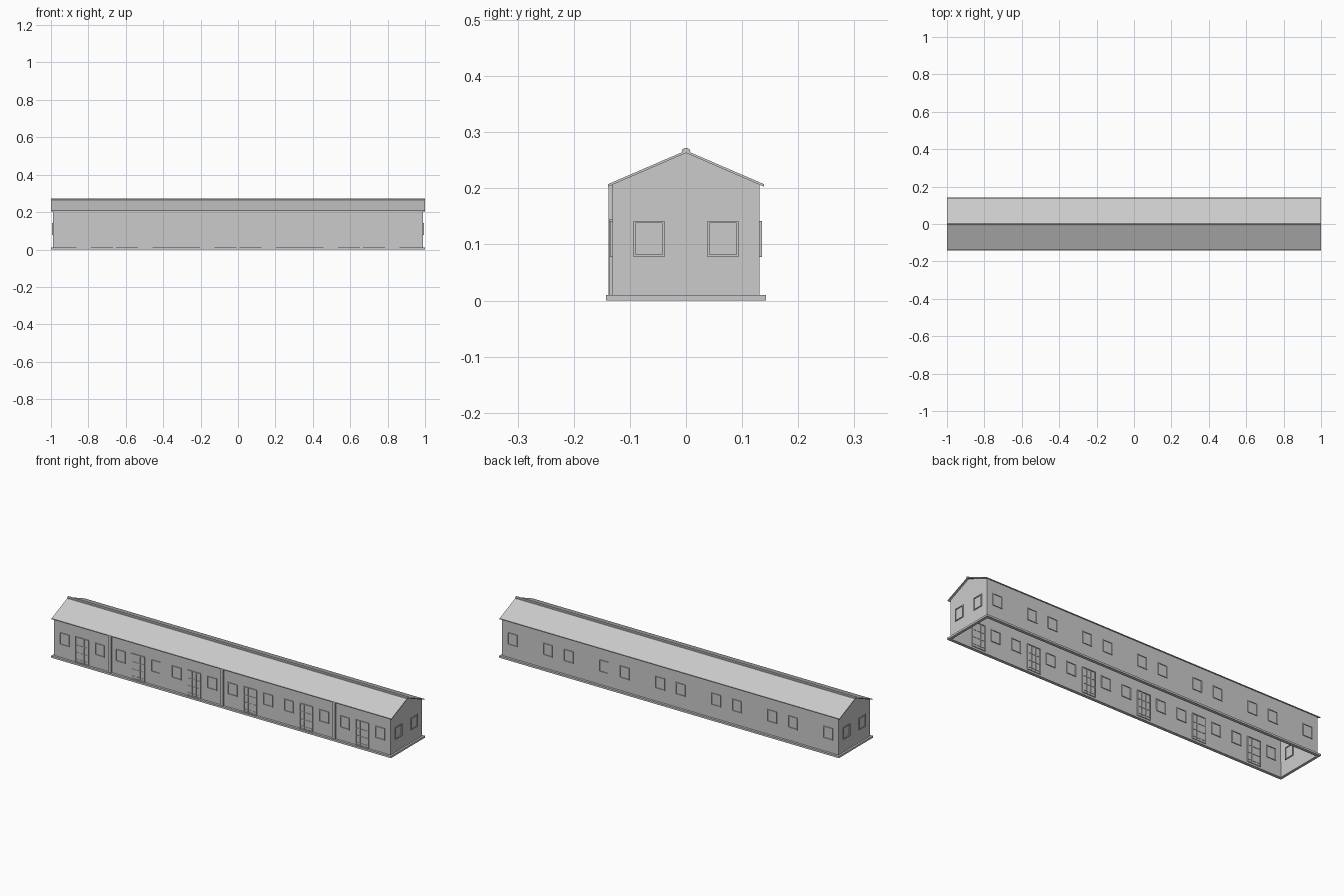
import bpy, bmesh
from mathutils import Vector

cube = bpy.data.objects.get("Cube")
if cube:
    bpy.data.objects.remove(cube)

grey = bpy.data.materials.new("plain grey")
grey.use_nodes = True
colour = (0.6, 0.6, 0.6, 1)
grey.diffuse_color = colour
grey.node_tree.nodes["Principled BSDF"].inputs["Base Color"].default_value = colour

WALL_X, WALL_Y = 0.99, 0.131
BAYS = [-0.825 + 0.33 * i for i in range(6)]


def finish(name, bm):
    bmesh.ops.recalc_face_normals(bm, faces=bm.faces)
    mesh = bpy.data.meshes.new(name)
    bm.to_mesh(mesh)
    bm.free()
    mesh.materials.append(grey)
    obj = bpy.data.objects.new(name, mesh)
    bpy.context.collection.objects.link(obj)
    return obj


def box(bm, low, high):
    low, high = Vector(low), Vector(high)
    verts = bmesh.ops.create_cube(bm, size=1)["verts"]
    for v in verts:
        v.co = (low + high) / 2 + v.co * (high - low)


def extrude_x(name, profile, half):
    """Prism along x from a list of (y, z) points."""
    bm = bmesh.new()
    face = bm.faces.new([bm.verts.new((-half, y, z)) for y, z in profile])
    new = bmesh.ops.extrude_face_region(bm, geom=[face])["geom"]
    bmesh.ops.translate(bm, vec=(2 * half, 0, 0),
                        verts=[g for g in new if isinstance(g, bmesh.types.BMVert)])
    if not face.is_valid or len(bm.faces) < len(profile) + 2:
        bm.faces.new([v for v in bm.verts if v.co.x < 0])
    return finish(name, bm)


def wall_box(bm, side, u, z, wall, depth):
    """Box through a wall: u and z are ranges on it, depth is in and out of it."""
    a, b = sorted(s * (wall + d) for s, d in ((side[1], depth[0]), (side[1], depth[1])))
    if side[0] == "y":
        box(bm, (u[0], a, z[0]), (u[1], b, z[1]))
    else:
        box(bm, (a, u[0], z[0]), (b, u[1], z[1]))


def frame(bm, side, centre, half, z, wall, depth, bar=0.004):
    left, right = centre - half, centre + half
    wall_box(bm, side, (left, left + bar), z, wall, depth)
    wall_box(bm, side, (right - bar, right), z, wall, depth)
    for low in (z[0], z[1] - bar):
        wall_box(bm, side, (left + bar, right - bar), (low, low + bar), wall, depth)


# Plinth ring around the open floor
bm = bmesh.new()
for s in (-1, 1):
    y0, y1 = sorted((s * 0.143, s * 0.127))
    box(bm, (-1, y0, 0), (1, y1, 0.01))
    x0, x1 = sorted((s, s * 0.986))
    box(bm, (x0, -0.127, 0), (x1, 0.127, 0.01))
finish("plinth", bm)

# Walls: hollow gabled shell, open below and under the roof
walls = extrude_x("walls", [(-WALL_Y, 0.01), (WALL_Y, 0.01), (WALL_Y, 0.2065),
                            (0, 0.263), (-WALL_Y, 0.2065)], WALL_X)
bm = bmesh.new()
bm.from_mesh(walls.data)
bmesh.ops.delete(bm, geom=[f for f in bm.faces if abs(f.normal.z) > 0.5],
                 context="FACES_ONLY")
bm.to_mesh(walls.data)
bm.free()
shell = walls.modifiers.new("thickness", "SOLIDIFY")
shell.thickness = 0.004
shell.offset = -1

# Roof sheet and ridge cap
extrude_x("roof", [(-0.139, 0.203), (0, 0.263), (0.139, 0.203),
                   (0.139, 0.2075), (0, 0.2675), (-0.139, 0.2075)], 1)
extrude_x("ridge_cap", [(-0.008, 0.263), (0.008, 0.263), (0.007, 0.269),
                        (0.003, 0.272), (-0.003, 0.272), (-0.007, 0.269)], 1)

# Windows on the long sides and the gable ends
WINDOW_Z = (0.078, 0.142)
for name, s in (("front", -1), ("back", 1)):
    bm = bmesh.new()
    for bay in BAYS:
        for offset in (-0.104, 0.104):
            frame(bm, ("y", s), bay + offset, 0.028, WINDOW_Z, WALL_Y, (-0.007, 0.004))
    finish(name + "_windows", bm)
for name, s in (("left", 1), ("right", -1)):
    bm = bmesh.new()
    for y in (-0.066, 0.066):
        frame(bm, ("x", s), y, 0.028, WINDOW_Z, WALL_X, (-0.007, 0.004))
    finish(name + "_windows", bm)

# Glazed double doors with glazing bars
front = ("y", -1)
bm = bmesh.new()
for bay in BAYS:
    frame(bm, front, bay, 0.039, (0.01, 0.145), WALL_Y, (-0.008, 0.005))
    wall_box(bm, front, (bay - 0.036, bay + 0.036), (0.012, 0.142), WALL_Y, (-0.005, 0.002))
    for x in (-0.0125, 0.0125):
        wall_box(bm, front, (bay + x - 0.0015, bay + x + 0.0015), (0.014, 0.141),
                 WALL_Y, (-0.0075, 0.0045))
    for z in (0.025, 0.062, 0.101):
        wall_box(bm, front, (bay - 0.035, bay + 0.035), (z - 0.0015, z + 0.0015),
                 WALL_Y, (-0.007, 0.004))
finish("doors", bm)

# Pilasters between pairs of bays
bm = bmesh.new()
for x in (-0.66, 0, 0.66):
    wall_box(bm, front, (x - 0.009, x + 0.009), (0.01, 0.205), WALL_Y, (-0.001, 0.007))
finish("pilasters", bm)
